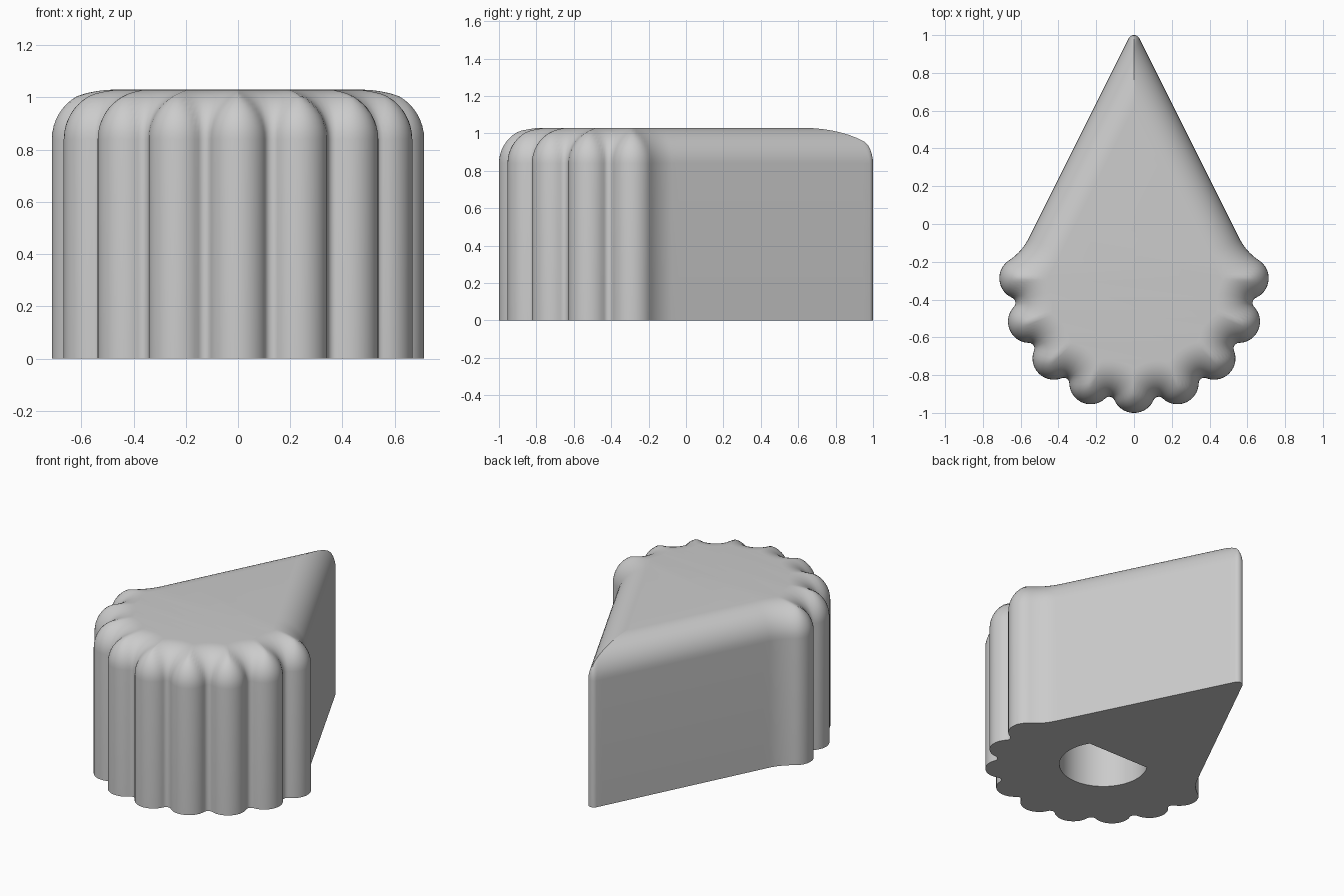
import bpy
import bmesh
from math import sin, cos, pi, atan2, radians, sqrt
from mathutils import Vector
from mathutils.bvhtree import BVHTree

old = bpy.data.objects.get("Cube")
if old:
    bpy.data.objects.remove(old, do_unlink=True)

HEIGHT, ROUND = 1.03, 0.19           # total height, top edge radius
CENTRE = Vector((0, -0.287))         # middle of the fluted grip
LOBE_R, LOBE_RING = 0.113, 0.6
VALLEY_R, VALLEY_RING = 0.03, 0.67
HOLE_R, HOLE_FLAT, HOLE_DEPTH = 0.265, 0.14, 0.7


def polar(c, r, a):
    return c + Vector((cos(a), sin(a))) * r


def heading(a, b):
    return atan2(b.y - a.y, b.x - a.x)


def arc(c, r, a0, a1, n):
    sweep = (a1 - a0 + pi) % (2 * pi) - pi
    return [polar(c, r, a0 + sweep * i / n) for i in range(n + 1)]


# Tangent circles of the half outline: lobes and valleys alternating
step = pi / 8
circles = []
for k in range(5):
    a = -pi / 2 + k * step
    circles.append((polar(CENTRE, LOBE_RING, a), LOBE_R, 14))
    if k < 4:
        circles.append((polar(CENTRE, VALLEY_RING, a + step / 2), VALLEY_R, 6))

# Straight pointer side, and the wide fillet joining it to the last lobe
side_n = Vector((2, 1)).normalized()
side_u = Vector((-side_n.y, side_n.x))
side_d = 0.465
fillet = 0.3
last = circles[-1][0]
gap = side_d - last.dot(side_n) + fillet
along = sqrt((LOBE_R + fillet) ** 2 - gap ** 2)
circles.append((last + side_n * gap + side_u * along, fillet, 10))
tip_r = 0.033
tip = Vector((0, 1 - tip_r))
side_a = atan2(side_n.y, side_n.x)

half = []
for i, (c, r, n) in enumerate(circles):
    a0 = heading(c, circles[i - 1][0]) if i else -pi / 2
    a1 = heading(c, circles[i + 1][0]) if i + 1 < len(circles) else side_a + pi
    half += arc(c, r, a0, a1, n)[1 if i else 0:]
start, end = half[-1], polar(tip, tip_r, side_a)
half += [start.lerp(end, i / 30) for i in range(1, 30)]
half += arc(tip, tip_r, side_a, pi / 2, 6)
half[0].x = half[-1].x = 0
outline = half + [Vector((-p.x, p.y)) for p in half[-2:0:-1]]
count = len(outline)

# Distance to the outline, measured against an upright wall
wall = [(p.x, p.y, z) for z in (-1, 1) for p in outline]
tree = BVHTree.FromPolygons(
    wall, [(i, (i + 1) % count, (i + 1) % count + count, i + count)
           for i in range(count)])


def inset(p, depth):
    """Move an outline point inward until it lies at the given depth."""
    t = max(0, (p.y + 0.19) / 1.19)
    target = Vector((0, CENTRE.y + 0.82 * t))
    lo, hi = 0.0, 1.0
    for _ in range(24):
        mid = (lo + hi) / 2
        q = p.lerp(target, mid)
        if tree.find_nearest(Vector((q.x, q.y, 0)))[3] < depth:
            lo = mid
        else:
            hi = mid
    return p.lerp(target, hi)


bm = bmesh.new()


def ring(points, z):
    return [bm.verts.new((p.x, p.y, z)) for p in points]


def bridge(a, b):
    n = len(a)
    for i in range(n):
        j = (i + 1) % n
        bm.faces.new((a[i], a[j], b[j], b[i]))


# Body wall and rolled top edge
base = ring(outline, 0)
prev = base
levels = 12
for k in range(levels + 1):
    a = k / levels * pi / 2
    depth = ROUND * (1 - cos(a))
    pts = [inset(p, depth) for p in outline] if k else outline
    cur = ring(pts, HEIGHT - ROUND + ROUND * sin(a))
    bridge(prev, cur)
    prev = cur
bm.faces.new(prev)

# D-shaped shaft socket in the underside
flat_a = atan2(HOLE_FLAT, sqrt(HOLE_R ** 2 - HOLE_FLAT ** 2))
sweep = pi + 2 * flat_a
socket = [polar(CENTRE, HOLE_R, pi - flat_a + sweep * i / 40) for i in range(41)]
mouth = ring(socket, 0)
floor = ring(socket, HOLE_DEPTH)
bridge(mouth, floor)
bm.faces.new(floor)
rims = [bm.edges.get((loop[i - 1], loop[i]))
        for loop in (base, mouth) for i in range(len(loop))]
bmesh.ops.triangle_fill(bm, edges=rims, use_beauty=True)

bmesh.ops.remove_doubles(bm, verts=bm.verts, dist=0.0001)
bmesh.ops.recalc_face_normals(bm, faces=bm.faces)

mesh = bpy.data.meshes.new("pointer_knob")
bm.to_mesh(mesh)
bm.free()
knob = bpy.data.objects.new("pointer_knob", mesh)
bpy.context.collection.objects.link(knob)

# Plain grey finish
grey = bpy.data.materials.new("light_grey")
grey.use_nodes = True
colour = (0.6, 0.6, 0.6, 1)
grey.diffuse_color = colour
grey.node_tree.nodes["Principled BSDF"].inputs["Base Color"].default_value = colour
mesh.materials.append(grey)

bpy.ops.object.select_all(action="DESELECT")
knob.select_set(True)
bpy.context.view_layer.objects.active = knob
bpy.ops.object.shade_smooth_by_angle(angle=radians(30))
